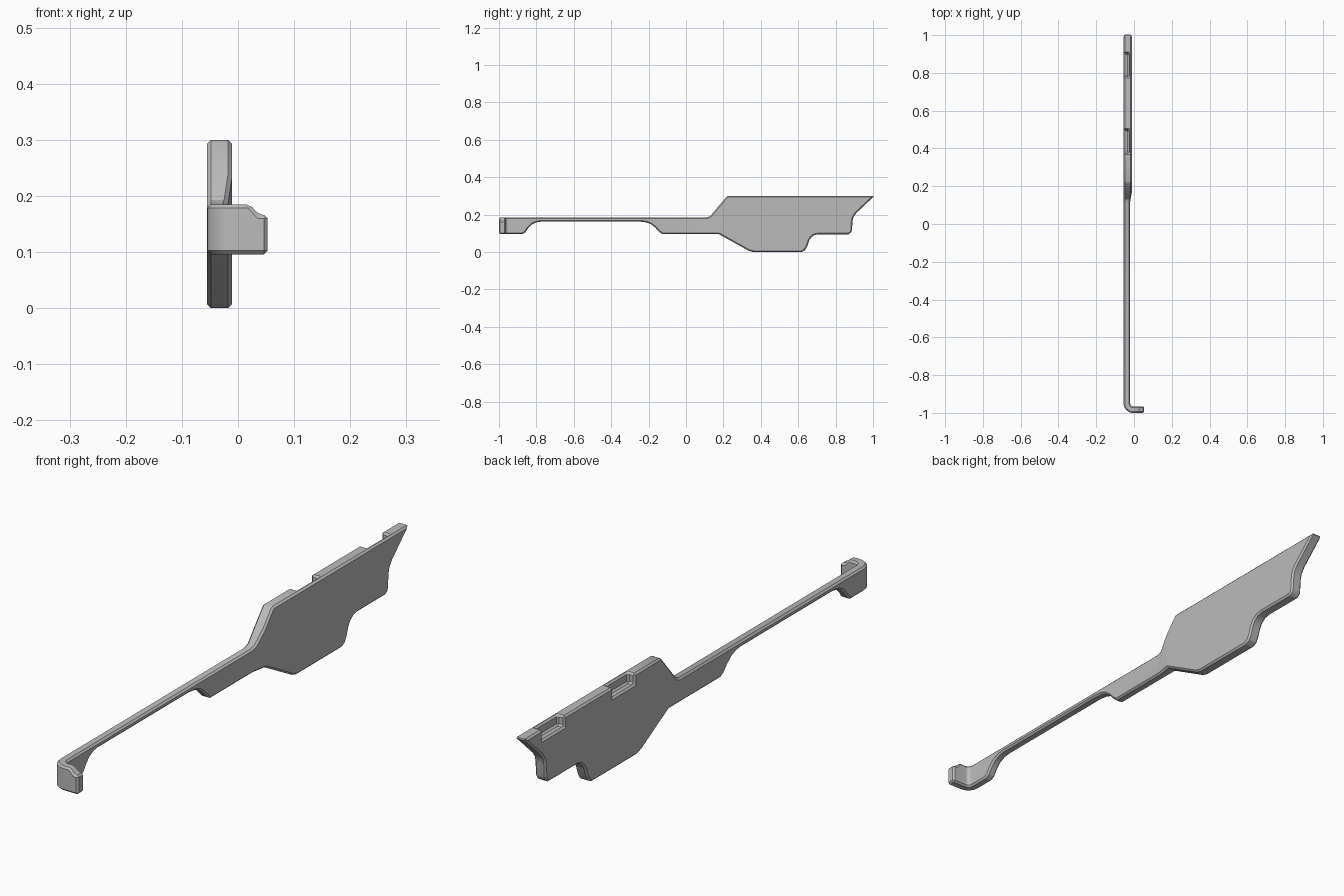
import bpy, bmesh
from math import sin, cos, pi
from mathutils import Vector

default = bpy.data.objects.get("Cube")
if default:
    bpy.data.objects.remove(default, do_unlink=True)

grey = bpy.data.materials.new("plain grey")
grey.use_nodes = True
colour = (0.5, 0.5, 0.5, 1)
grey.diffuse_color = colour
grey.node_tree.nodes["Principled BSDF"].inputs["Base Color"].default_value = colour


def prism(name, points, to_3d, depth):
    """Extrude a flat outline; to_3d places its points, depth is the sweep."""
    bm = bmesh.new()
    face = bm.faces.new([bm.verts.new(to_3d(a, b)) for a, b in points])
    swept = bmesh.ops.extrude_face_region(bm, geom=[face])
    moved = [v for v in swept["geom"] if isinstance(v, bmesh.types.BMVert)]
    bmesh.ops.translate(bm, verts=moved, vec=Vector(depth))
    bmesh.ops.recalc_face_normals(bm, faces=bm.faces)
    mesh = bpy.data.meshes.new(name)
    bm.to_mesh(mesh)
    bm.free()
    mesh.materials.append(grey)
    obj = bpy.data.objects.new(name, mesh)
    bpy.context.collection.objects.link(obj)
    return obj


def apply(obj, mod):
    bpy.context.view_layer.objects.active = obj
    bpy.ops.object.modifier_apply(modifier=mod.name)


def combine(obj, other, operation):
    mod = obj.modifiers.new("combine", "BOOLEAN")
    mod.operation, mod.object, mod.solver = operation, other, "EXACT"
    apply(obj, mod)
    bpy.data.objects.remove(other, do_unlink=True)


def arc(x, y, r, start, end, steps=8):
    angles = [start + (end - start) * i / steps for i in range(steps + 1)]
    return [(x + r * cos(a), y + r * sin(a)) for a in angles]


# Plan: thin arm with a rounded hook, widening into the blade
plan = [(-.055, 1.05)]
plan += arc(-.005, -.95, .05, pi, 1.5 * pi)
plan += [(.053, -1), (.053, -.965)]
plan += arc(-.005, -.95, .015, 1.5 * pi, pi)
plan += [(-.02, .12), (-.011, .17), (-.011, 1.05)]
blade = prism("blade_arm", plan, lambda x, y: (x, y, -.1), (0, 0, .5))

# Side outline of blade and arm
side = [(-1.05, .185), (.11, .185), (.13, .193), (.22, .3), (1.007, .3),
        (.91, .208), (.896, .188), (.89, .165), (.888, .12), (.883, .104), (.868, .095),
        (.705, .095), (.685, .09), (.668, .077), (.658, .06),
        (.648, .03), (.636, .01), (.618, 0), (.36, 0), (.335, .007),
        (.175, .096), (-.125, .096), (-.142, .106), (-.165, .131), (-.19, .15),
        (-.215, .159), (-.25, .163), (-.77, .163), (-.8, .159), (-.825, .147),
        (-.845, .126), (-.858, .106), (-.875, .096), (-1.05, .096)]
combine(blade, prism("side_cutter", side, lambda y, z: (-.2, y, z), (.4, 0, 0)), "INTERSECT")

# Sloped shoulder on the hook tip
shoulder = [(.02, .2), (.02, .186), (.038, .166), (.08, .166), (.08, .2)]
combine(blade, prism("shoulder_cutter", shoulder, lambda x, z: (x, -1.1, z), (0, .2, 0)), "DIFFERENCE")

# Two notches in the top edge
for start, end in ((.375, .5), (.78, .905)):
    notch = [(start, .262), (end, .262), (end, .35), (start, .35)]
    combine(blade, prism("notch_cutter", notch, lambda y, z: (-.1, y, z), (.073, 0, 0)), "DIFFERENCE")

# Chamfer every sharp edge
chamfer = blade.modifiers.new("chamfer", "BEVEL")
chamfer.width, chamfer.segments = .0065, 1
chamfer.limit_method, chamfer.angle_limit = "ANGLE", pi / 5
chamfer.use_clamp_overlap = False
apply(blade, chamfer)

bpy.ops.object.select_all(action="DESELECT")
blade.select_set(True)
bpy.context.view_layer.objects.active = blade
bpy.ops.object.shade_smooth_by_angle(angle=pi / 7)
